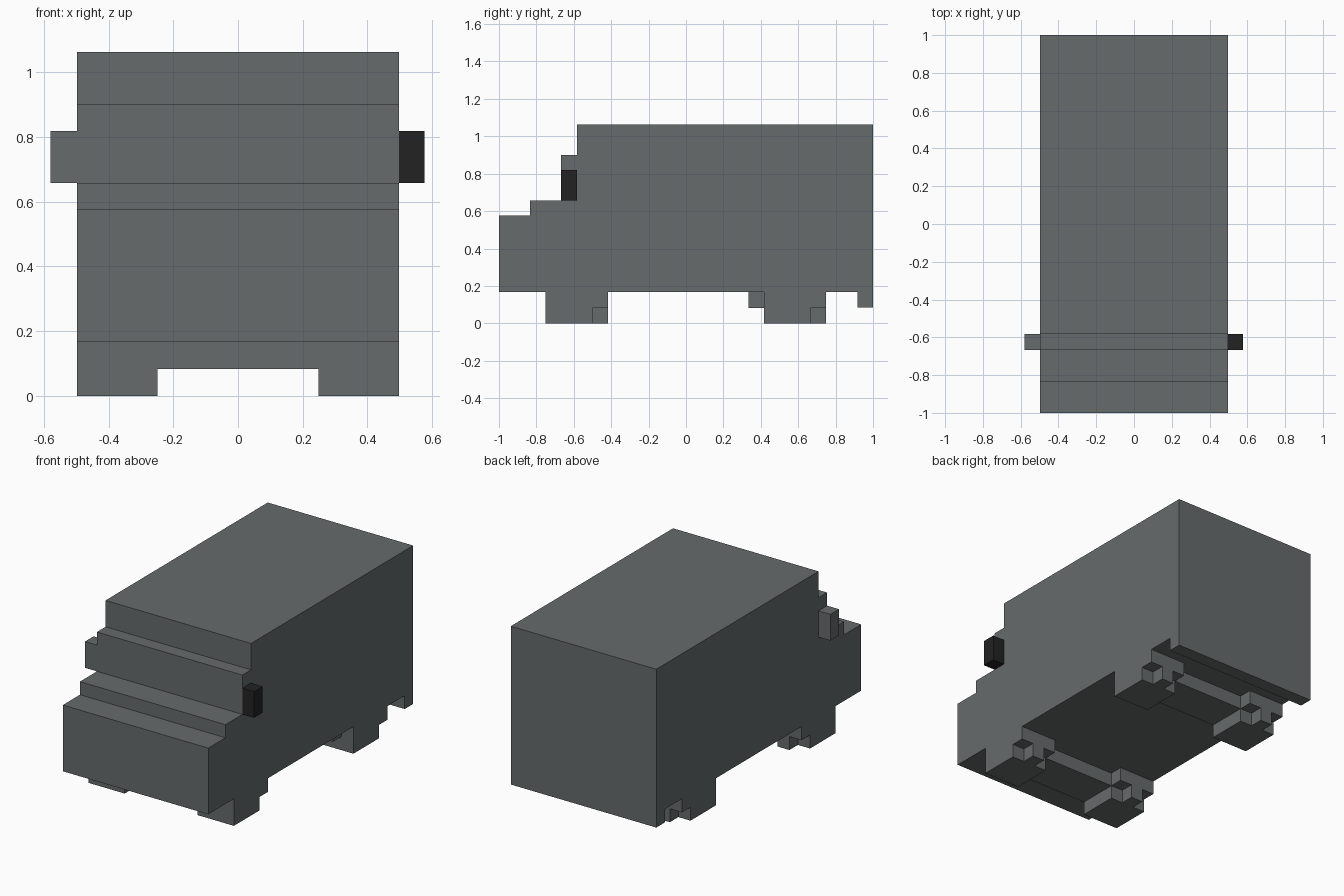
import bpy
import bmesh

if "Cube" in bpy.data.objects:
    bpy.data.objects.remove(bpy.data.objects["Cube"])

HALF = 0.497      # half width of the body
U = 0.083         # one block


def material(name, rgb):
    m = bpy.data.materials.new(name)
    m.diffuse_color = (*rgb, 1.0)
    m.use_nodes = True
    m.node_tree.nodes["Principled BSDF"].inputs["Base Color"].default_value = m.diffuse_color
    return m


GREY = material("body grey", (0.133, 0.147, 0.147))
BLACK = material("mirror black", (0.016, 0.016, 0.016))


def finish(name, bm, mat):
    bmesh.ops.recalc_face_normals(bm, faces=bm.faces)
    mesh = bpy.data.meshes.new(name)
    bm.to_mesh(mesh)
    bm.free()
    mesh.materials.append(mat)
    obj = bpy.data.objects.new(name, mesh)
    bpy.context.collection.objects.link(obj)
    return obj


def prism(name, outline, direction, mat=GREY):
    """Extrude a closed flat outline along a direction."""
    bm = bmesh.new()
    face = bm.faces.new([bm.verts.new(p) for p in outline])
    ext = bmesh.ops.extrude_face_region(bm, geom=[face])
    verts = [g for g in ext["geom"] if isinstance(g, bmesh.types.BMVert)]
    bmesh.ops.translate(bm, verts=verts, vec=direction)
    # the starting cap survives the extrusion, so the solid is closed
    return finish(name, bm, mat)


def box(name, x, y, z, mat=GREY):
    x0, x1 = sorted(x)
    outline = [(x0, y[0], z[0]), (x1, y[0], z[0]), (x1, y[1], z[0]), (x0, y[1], z[0])]
    return prism(name, outline, (0, 0, z[1] - z[0]), mat)


# Body: stepped bonnet, windscreen, tall cargo box and rear bumper lip
profile = [(-1, 0.167), (-1, 0.576), (-0.833, 0.576), (-0.833, 0.657),
           (-0.667, 0.657), (-0.667, 0.9), (-0.583, 0.9), (-0.583, 1.063),
           (1, 1.063), (1, 0.085), (0.917, 0.085), (0.917, 0.167)]
prism("body", [(-HALF, y, z) for y, z in profile], (2 * HALF, 0, 0))

# Side mirrors
box("left_mirror", (-0.579, -HALF), (-0.667, -0.583), (0.657, 0.819))
box("right_mirror", (HALF, 0.577), (-0.667, -0.583), (0.657, 0.819), BLACK)

# Blocky wheels: back lower corners cut away, leaving a middle lug
for axle, y0 in (("front", -0.75), ("rear", 0.417)):
    y1, y2 = y0 + 3 * U, y0 + 4 * U
    for side, s in (("left", -1), ("right", 1)):
        name = f"{axle}_{side}_wheel"
        inner, outer = s * 0.249, s * HALF
        prof = [(y0, 0), (y1, 0), (y1, U), (y2, U), (y2, 0.167), (y0, 0.167)]
        prism(name, [(inner, y, z) for y, z in prof], (outer - inner, 0, 0))
        lug_x = (s * 0.332, s * 0.414)
        box(name + "_lug", lug_x, (y1, y2), (0, U))
        if axle == "rear":
            box(name + "_front_lug", lug_x, (y0 - U, y0), (U, 0.167))
    # Axle bar between the wheels
    box(f"{axle}_axle", (-0.249, 0.249), (y0, y1), (U, 0.167))
